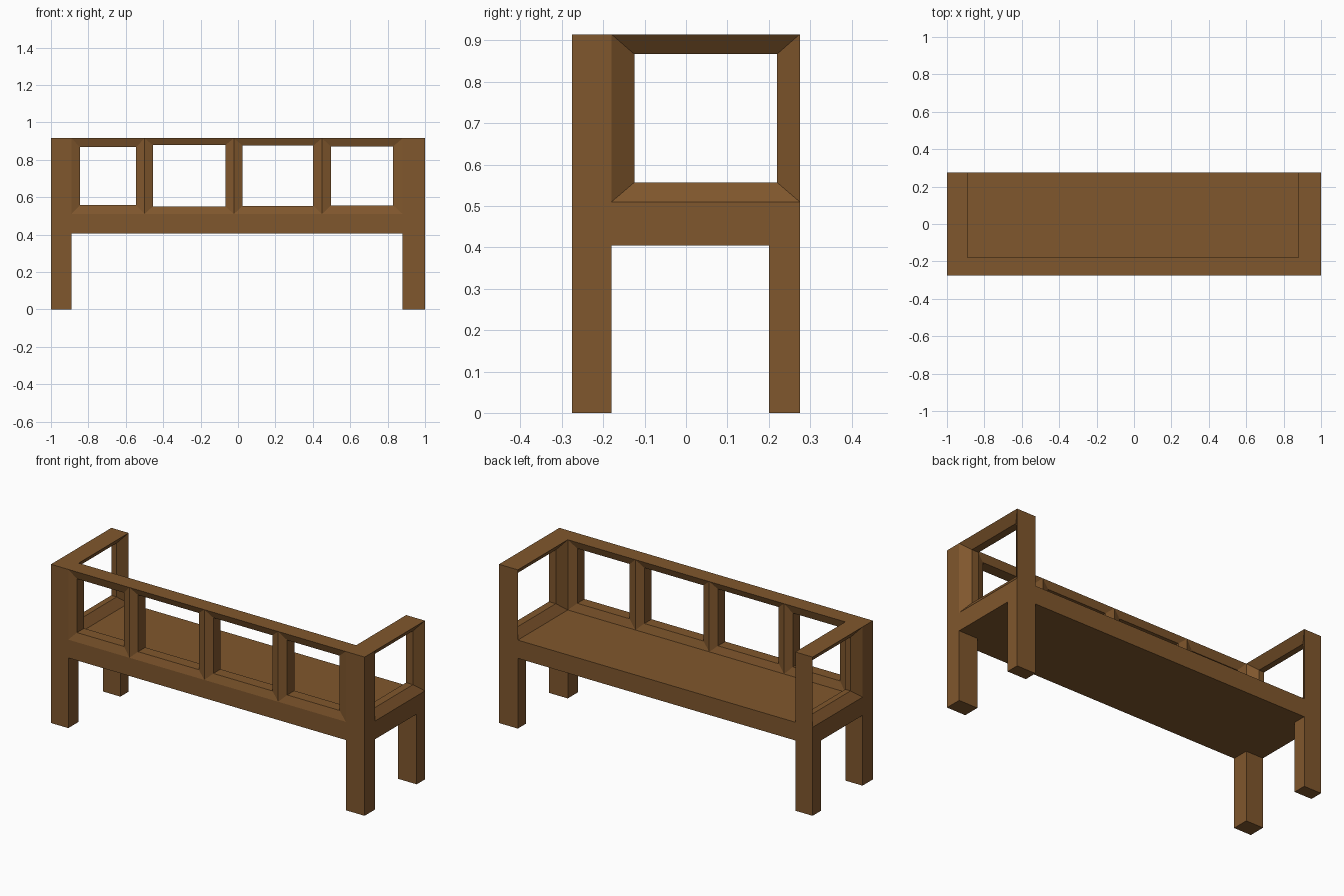
import bpy, bmesh

if "Cube" in bpy.data.objects:
    bpy.data.objects.remove(bpy.data.objects["Cube"])

wood = bpy.data.materials.new("brown wood")
wood.diffuse_color = (0.216, 0.095, 0.026, 1)
wood.use_nodes = True
wood.node_tree.nodes["Principled BSDF"].inputs["Base Color"].default_value = wood.diffuse_color

# Main levels and plan lines
X0, XL, XR, X1 = -1.0, -0.89, 0.88, 1.0
Y0, YB, YL, Y1 = -0.275, -0.18, 0.20, 0.275
SEAT_LOW, SEAT_TOP, TOP = 0.405, 0.51, 0.915


def finish(name, bm):
    mesh = bpy.data.meshes.new(name)
    bm.to_mesh(mesh)
    bm.free()
    mesh.materials.append(wood)
    obj = bpy.data.objects.new(name, mesh)
    bpy.context.collection.objects.link(obj)


def box(name, xs, ys, zs, skip=()):
    """Box between ranges; skip lists heights of hidden horizontal caps."""
    bm = bmesh.new()
    bmesh.ops.create_cube(bm, size=1)
    for v in bm.verts:
        v.co = [r[c > 0] for r, c in zip((xs, ys, zs), v.co)]
    bmesh.ops.recalc_face_normals(bm, faces=bm.faces)
    hidden = [f for f in bm.faces if abs(f.normal.z) > 0.9
              and any(abs(f.calc_center_median().z - s) < 1e-4 for s in skip)]
    bmesh.ops.delete(bm, geom=hidden, context='FACES')
    finish(name, bm)


def window(name, us, ws, ins, depth, place, keep):
    """Bevelled frame: knife-edged outside, narrow opening in the middle.
    ins = inset at start, end, bottom, top; keep = visible rim sides."""
    u0, u1 = us
    w0, w1 = ws
    a, b, lo, hi = ins

    def loop(p, w):
        s = 1 if p else 0
        u_a, u_b = u0 + a * s, u1 - b * s
        z_a, z_b = SEAT_TOP + lo * s, TOP - hi * s
        return [bm.verts.new(place(u, w, z)) for u, z in
                ((u_a, z_a), (u_b, z_a), (u_b, z_b), (u_a, z_b))]

    bm = bmesh.new()
    loops = [loop(0, w0), loop(1, w0 + depth), loop(1, w1 - depth), loop(0, w1)]
    rim = []
    for i in range(4):
        p, q = loops[i], loops[(i + 1) % 4]
        for k in range(4):
            n = (k + 1) % 4
            f = bm.faces.new((p[k], p[n], q[n], q[k]))
            if i == 3 and k not in keep:
                rim.append(f)
    bmesh.ops.recalc_face_normals(bm, faces=bm.faces)
    bmesh.ops.delete(bm, geom=rim, context='FACES')
    finish(name, bm)


# Seat slab
box("seat", (X0, X1), (Y0, Y1), (SEAT_LOW, SEAT_TOP))

# Four legs and the two tall corner posts of the backrest
for side, xs in (("left", (X0, XL)), ("right", (XR, X1))):
    box(side + "_front_leg", xs, (Y0, YB), (0, SEAT_LOW), (SEAT_LOW,))
    box(side + "_rear_leg", xs, (YL, Y1), (0, SEAT_LOW), (SEAT_LOW,))
    box(side + "_corner_post", xs, (Y0, YB), (SEAT_TOP, TOP), (SEAT_TOP,))

# Backrest: four bevelled openings side by side
edges = (XL, -0.5, -0.022, 0.449, XR)
insets = ((0.045, 0.045, 0.047, 0.048), (0.045, 0.046, 0.041, 0.037),
          (0.047, 0.047, 0.044, 0.040), (0.047, 0.05, 0.046, 0.043))
for i in range(4):
    window(f"backrest_frame_{i + 1}", edges[i:i + 2], (Y0, YB), insets[i],
           0.015, lambda u, w, z: (u, w, z), (2,))

# Armrests: one bevelled opening at each end, open towards the rear
for side, ws in (("left", (X0, XL)), ("right", (XR, X1))):
    window(side + "_armrest", (YB, Y1), ws, (0.055, 0.055, 0.047, 0.048),
           0.038, lambda u, w, z: (w, u, z), (1, 2))
